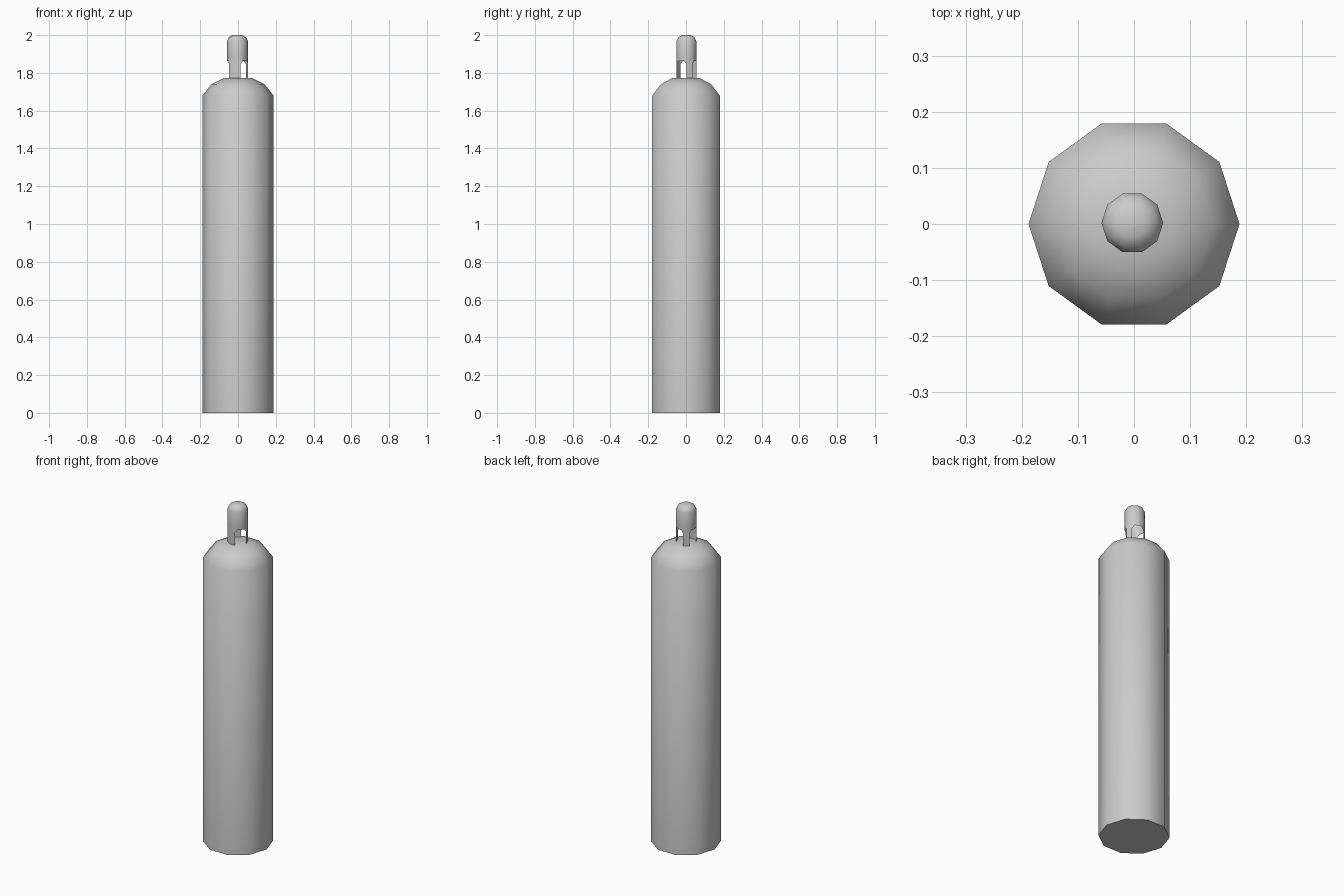
import bpy, bmesh, math
from mathutils import Vector

if "Cube" in bpy.data.objects:
    bpy.data.objects.remove(bpy.data.objects["Cube"])

SIDES = 10


def ring_point(r, i, z, c=(0, 0)):
    a = math.tau * i / SIDES
    return Vector((c[0] + r * math.cos(a), c[1] + r * math.sin(a), z))


def loft(bm, profile, c=(0, 0), bottom=False, top=True):
    """Stack ten-sided rings from (radius, z) pairs."""
    rings = [[bm.verts.new(ring_point(r, i, z, c)) for i in range(SIDES)] for r, z in profile]
    for a, b in zip(rings, rings[1:]):
        for i in range(SIDES):
            j = (i + 1) % SIDES
            bm.faces.new((a[i], a[j], b[j], b[i]))
    if bottom:
        bm.faces.new(rings[0][::-1])
    if top:
        bm.faces.new(rings[-1])


def finish(bm, name, angle):
    bmesh.ops.remove_doubles(bm, verts=bm.verts, dist=1e-5)
    me = bpy.data.meshes.new(name)
    bm.to_mesh(me)
    bm.free()
    ob = bpy.data.objects.new(name, me)
    bpy.context.collection.objects.link(ob)
    bpy.ops.object.select_all(action='DESELECT')
    ob.select_set(True)
    bpy.context.view_layer.objects.active = ob
    bpy.ops.object.shade_smooth_by_angle(angle=math.radians(angle))


# Tank with rounded shoulder
bm = bmesh.new()
loft(bm, [(0.188, 0), (0.188, 1.68), (0.14, 1.74), (0.075, 1.773)], bottom=True)
finish(bm, "gas_tank", 60)

# Valve guard: domed thin shell standing on legs
C, R = (-0.003, 0.002), 0.055
Z_FOOT, Z_SPRING, Z_ARCH, Z_BAND = 1.77, 1.845, 1.863, 1.885
bm = bmesh.new()
loft(bm, [(R, Z_BAND), (R, 1.97), (0.045, 1.989), (0.025, 2.0)], C)


def panel(points):
    bm.faces.new([bm.verts.new(p) for p in points])


# Legs on four of the ten sides
for i in (0, 3, 6, 7):
    for lo, hi in ((Z_FOOT, Z_SPRING), (Z_SPRING, Z_BAND)):
        panel([ring_point(R, i, lo, C), ring_point(R, i + 1, lo, C),
               ring_point(R, i + 1, hi, C), ring_point(R, i, hi, C)])

# Openings two sides wide with chamfered upper corners
for start in (1, 4, 8):
    for leg, mid in ((start, start + 1), (start + 2, start + 1)):
        corner = ring_point(R, leg, Z_ARCH, C).lerp(ring_point(R, mid, Z_ARCH, C), 0.4)
        pts = [ring_point(R, leg, Z_SPRING, C), corner, ring_point(R, mid, Z_ARCH, C),
               ring_point(R, mid, Z_BAND, C), ring_point(R, leg, Z_BAND, C)]
        panel(pts if leg < mid else pts[::-1])
finish(bm, "valve_guard", 60)
